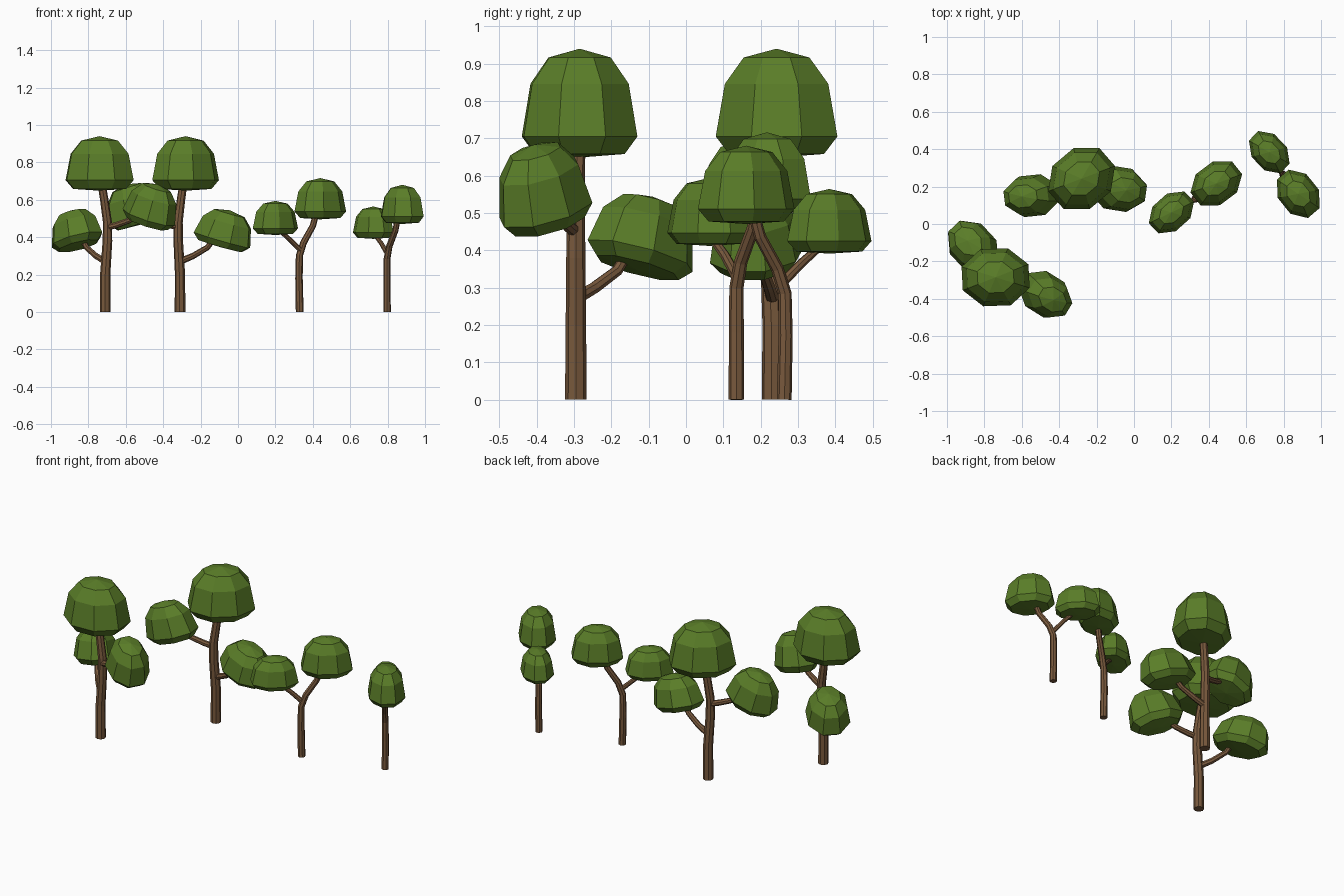
import bpy, bmesh
from math import radians, sin, cos, tau
from mathutils import Matrix, Vector

if "Cube" in bpy.data.objects:
    bpy.data.objects.remove(bpy.data.objects["Cube"])


def material(name, color):
    m = bpy.data.materials.new(name)
    m.use_nodes = True
    m.diffuse_color = color
    bsdf = next(n for n in m.node_tree.nodes if n.type == 'BSDF_PRINCIPLED')
    bsdf.inputs["Base Color"].default_value = color
    return m


LEAF = material("leaf green", (0.102, 0.205, 0.021, 1))
BARK = material("bark brown", (0.19, 0.10, 0.046, 1))


def loft(name, rings, mat, place):
    """Skin a list of equal rings of points and cap both ends."""
    bm = bmesh.new()
    rows = [[bm.verts.new(p) for p in ring] for ring in rings]
    n = len(rows[0])
    for low, high in zip(rows, rows[1:]):
        for i in range(n):
            j = (i + 1) % n
            bm.faces.new((low[i], low[j], high[j], high[i]))
    for row in (rows[0], rows[-1]):
        cap = bm.faces.new(row)
        bmesh.ops.poke(bm, faces=[cap])
    bmesh.ops.recalc_face_normals(bm, faces=bm.faces)
    mesh = bpy.data.meshes.new(name)
    bm.to_mesh(mesh)
    bm.free()
    mesh.materials.append(mat)
    obj = bpy.data.objects.new(name, mesh)
    bpy.context.collection.objects.link(obj)
    obj.matrix_world = place
    return obj


def circle(radius, z=0.0, phase=0.0, n=8):
    return [Vector((radius * cos(tau * i / n + phase), radius * sin(tau * i / n + phase), z))
            for i in range(n)]


def limb(name, path, r0, r1, place):
    """Tapered eight-sided tube along a path."""
    pts = [Vector(p) for p in path]
    rings = []
    for i, p in enumerate(pts):
        tangent = pts[min(i + 1, len(pts) - 1)] - pts[max(i - 1, 0)]
        turn = Vector((0, 0, 1)).rotation_difference(tangent)
        r = r0 + (r1 - r0) * i / (len(pts) - 1)
        rings.append([p + turn @ v for v in circle(r)])
    return loft(name, rings, BARK, place)


# Unit dome profile (radius, height) from the underside to the crown
DOME = [(0.78, -0.2), (1, 0), (0.85, 0.6), (0.54, 0.9)]


def canopy(name, centre, a, b, h, angle, tilt, place):
    """Faceted dome, long along angle and tipped down in that direction."""
    frame = (Matrix.Translation(centre) @ Matrix.Rotation(radians(angle), 4, 'Z')
             @ Matrix.Rotation(radians(tilt), 4, 'Y') @ Matrix.Diagonal((a, b, h, 1)))
    rings = [circle(r * 1.03, z, radians(25)) for r, z in DOME]
    obj = loft(name, rings, LEAF, place)
    # raise the crown point and lower the underside centre
    centres = [v for v in obj.data.vertices if v.co.xy.length < 0.01]
    for v in centres:
        v.co.z = 1 if v.co.z > 0 else -0.24
    obj.data.transform(frame)
    return obj


def placement(x, y, angle, scale):
    return (Matrix.Translation((x, y, 0)) @ Matrix.Rotation(radians(angle), 4, 'Z')
            @ Matrix.Scale(scale, 4))


def tall_tree(label, place):
    limb(label + "_trunk", [(0, 0, 0), (0, 0, .2), (.012, 0, .38), (.012, 0, .48),
                            (-.005, .002, .6), (-.025, .005, .72)], .029, .021, place)
    limb(label + "_low_branch", [(.0, 0, .27), (-.05, .05, .3), (-.1, .11, .345),
                                 (-.13, .15, .41)], .018, .014, place)
    limb(label + "_high_branch", [(0, 0, .45), (.06, -.02, .465), (.13, -.045, .49),
                                  (.2, -.07, .54)], .018, .014, place)
    canopy(label + "_top_canopy", (-.03, .01, .705), .188, .16, .235, 0, 0, place)
    canopy(label + "_low_canopy", (-.15, .172, .385), .16, .122, .165, 131, 16, place)
    canopy(label + "_high_canopy", (.233, -.08, .507), .152, .115, .185, -34, 18, place)


def small_tree(label, place):
    limb(label + "_trunk", [(0, 0, 0), (-.004, 0, .18), (-.002, 0, .3), (.02, .012, .37),
                            (.07, .045, .46), (.1, .065, .57)], .021, .016, place)
    limb(label + "_branch", [(.005, 0, .33), (-.05, -.03, .385), (-.09, -.055, .42),
                             (-.12, -.07, .47)], .014, .011, place)
    canopy(label + "_large_canopy", (.11, .082, .538), .146, .11, .178, 35, 0, place)
    canopy(label + "_small_canopy", (-.13, -.073, .447), .134, .095, .147, 40, 0, place)


# The grove: two tall trees and two small ones
tall_tree("front_tall_tree", placement(-.71, -.295, 0, 1))
tall_tree("back_tall_tree", placement(-.31, .232, 218, 1))
small_tree("middle_small_tree", placement(.33, .135, 0, 1))
small_tree("left_small_tree", placement(.797, .263, -88, .95))
